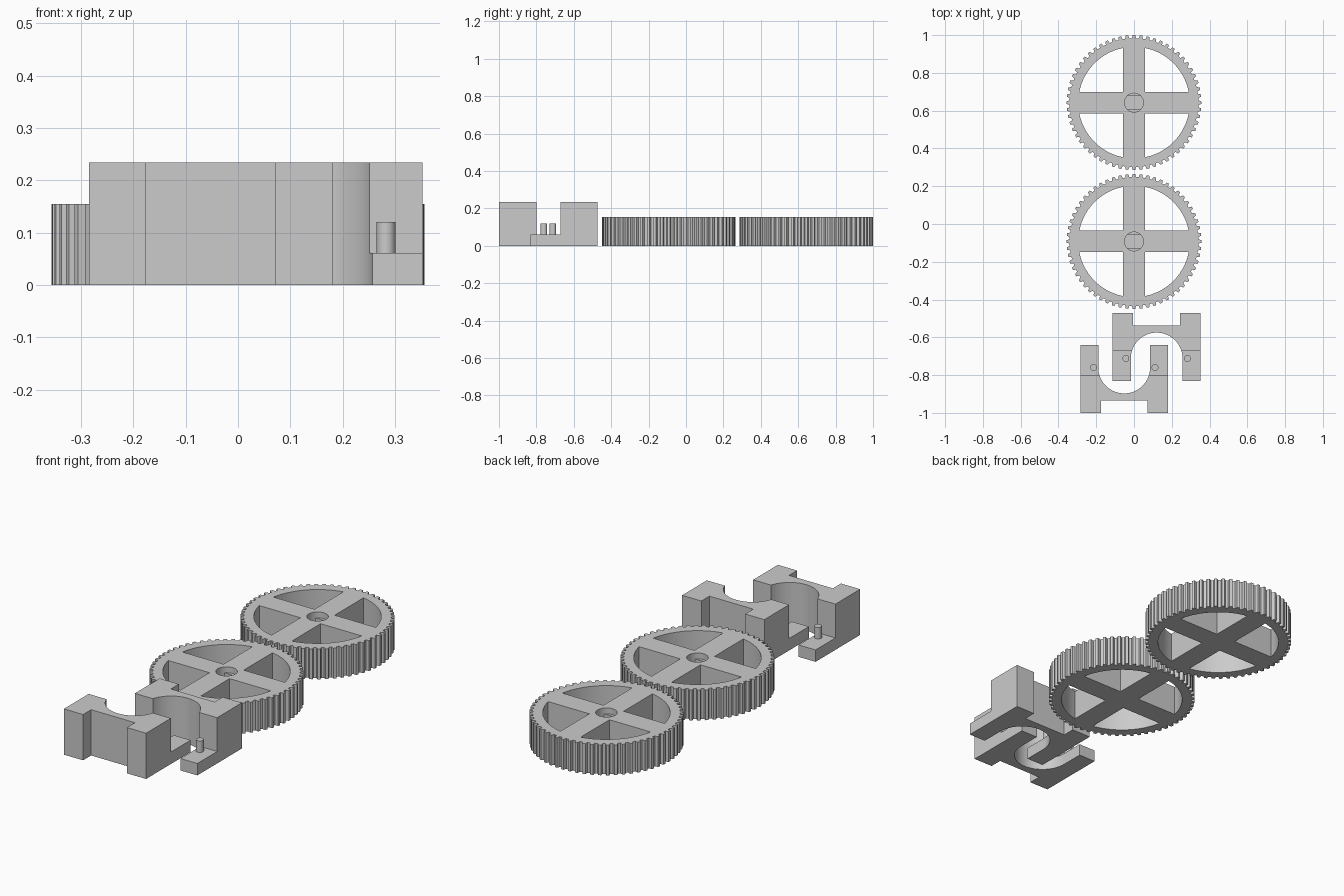
import bpy
import bmesh
from math import pi, cos, sin, asin, acos, radians
from mathutils import Matrix, Vector

cube = bpy.data.objects.get("Cube")
if cube:
    bpy.data.objects.remove(cube, do_unlink=True)

grey = bpy.data.materials.new("light grey plastic")
grey.use_nodes = True
colour = (0.6, 0.6, 0.6, 1)
grey.diffuse_color = colour
grey.node_tree.nodes["Principled BSDF"].inputs["Base Color"].default_value = colour


def arc(r, a0, a1, n, cx=0, cy=0):
    steps = [a0 + (a1 - a0) * i / n for i in range(n + 1)]
    return [(cx + r * cos(a), cy + r * sin(a)) for a in steps]


def prism(name, outlines, z0, z1):
    """Extrude one or more closed outlines from z0 to z1."""
    bm = bmesh.new()
    for pts in outlines:
        face = bm.faces.new([bm.verts.new((x, y, z0)) for x, y in pts])
        new = bmesh.ops.extrude_face_region(bm, geom=[face])["geom"]
        top = [v for v in new if isinstance(v, bmesh.types.BMVert)]
        bmesh.ops.translate(bm, verts=top, vec=(0, 0, z1 - z0))
    bmesh.ops.recalc_face_normals(bm, faces=bm.faces)
    mesh = bpy.data.meshes.new(name)
    bm.to_mesh(mesh)
    bm.free()
    mesh.materials.append(grey)
    obj = bpy.data.objects.new(name, mesh)
    bpy.context.collection.objects.link(obj)
    return obj


def activate(obj):
    bpy.ops.object.select_all(action='DESELECT')
    obj.select_set(True)
    bpy.context.view_layer.objects.active = obj


def cut(obj, cutter):
    activate(obj)
    mod = obj.modifiers.new("cut", 'BOOLEAN')
    mod.operation = 'DIFFERENCE'
    mod.solver = 'EXACT'
    mod.object = cutter
    bpy.ops.object.modifier_apply(modifier=mod.name)
    bpy.data.objects.remove(cutter, do_unlink=True)


def smooth(obj):
    activate(obj)
    bpy.ops.object.shade_smooth_by_angle(angle=radians(25))


def place(obj, x, y, turn=0):
    obj.data.transform(Matrix.Translation(Vector((x, y, 0))) @ Matrix.Rotation(turn, 4, 'Z'))


# Spoked gear with a keyed blind hole for a flattened shaft
TEETH, R_TIP, R_ROOT = 60, 0.357, 0.341
R_RIM, SPOKE, GEAR_H = 0.295, 0.057, 0.155
R_HOLE, FLAT = 0.05, 0.034


def gear(name, y):
    pitch = 2 * pi / TEETH
    tooth = [(-0.32, R_ROOT), (-0.18, R_TIP), (0.18, R_TIP), (0.32, R_ROOT)]
    outline = [(r * cos((i + t) * pitch), r * sin((i + t) * pitch))
               for i in range(TEETH) for t, r in tooth]
    body = prism(name, [outline], 0, GEAR_H)

    # Four openings between the spokes
    a = asin(SPOKE / R_RIM)
    quadrant = [(SPOKE, SPOKE)] + arc(R_RIM, a, pi / 2 - a, 20)
    openings = []
    for k in range(4):
        c, s = round(cos(k * pi / 2)), round(sin(k * pi / 2))
        openings.append([(c * x - s * v, s * x + c * v) for x, v in quadrant])
    cut(body, prism("opening_cutter", openings, -0.1, 0.3))

    # Round recess, then the deeper slot with two flats
    cut(body, prism("recess_cutter", [arc(R_HOLE, 0, 2 * pi, 32)[:-1]], 0.125, 0.3))
    f = asin(FLAT / R_HOLE)
    slot = arc(R_HOLE, -f, f, 10) + arc(R_HOLE, pi - f, pi + f, 10)
    cut(body, prism("slot_cutter", [slot], 0.04, 0.3))
    place(body, 0, y)
    smooth(body)


gear("front_gear", -0.0925)
gear("back_gear", 0.6425)

# Saddle bracket: U-shaped bore, notched base, low shelves with pins
HALF_W, LENGTH, BRACKET_H = 0.2325, 0.36, 0.234
R_BORE, BORE_Y = 0.137, 0.24
NOTCH_X, NOTCH_Y = 0.124, 0.065
TALL_Y, SHELF_H = 0.2, 0.061


def bracket(name, x, y, turn):
    outline = [(-HALF_W, 0), (-NOTCH_X, 0), (-NOTCH_X, NOTCH_Y),
               (NOTCH_X, NOTCH_Y), (NOTCH_X, 0), (HALF_W, 0),
               (HALF_W, LENGTH), (R_BORE, LENGTH)]
    outline += arc(R_BORE, 0, -pi, 40, 0, BORE_Y)
    outline += [(-R_BORE, LENGTH), (-HALF_W, LENGTH)]
    body = prism(name, [outline], 0, BRACKET_H)
    step = [(-1, TALL_Y), (1, TALL_Y), (1, 1), (-1, 1)]
    cut(body, prism("step_cutter", [step], SHELF_H, 0.5))
    place(body, x, y, turn)
    smooth(body)

    for side, sx in (("left", 1), ("right", -1)):
        circle = arc(0.018, 0, 2 * pi, 24, sx * 0.163, BORE_Y)[:-1]
        pin = prism(name + "_pin_" + side, [circle], SHELF_H - 0.005, 0.12)
        place(pin, x, y, turn)
        smooth(pin)


bracket("front_bracket", -0.052, -1.0, 0)
bracket("back_bracket", 0.12, -0.472, pi)
